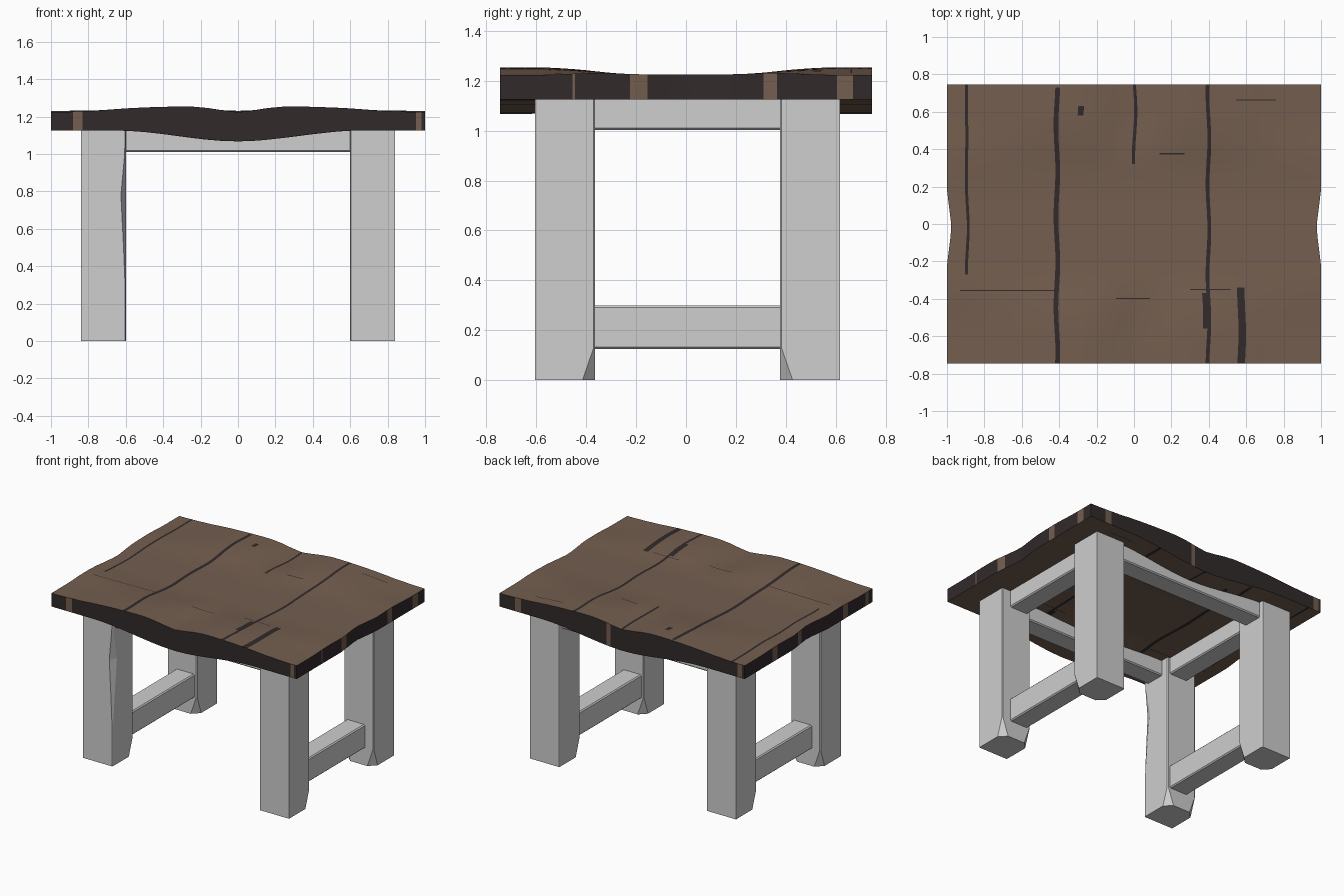
import bpy, bmesh
from math import sin, cos, pi

cube = bpy.data.objects.get("Cube")
if cube:
    bpy.data.objects.remove(cube, do_unlink=True)


def material(name, rgb):
    m = bpy.data.materials.new(name)
    m.use_nodes = True
    m.diffuse_color = (*rgb, 1)
    m.node_tree.nodes["Principled BSDF"].inputs["Base Color"].default_value = (*rgb, 1)
    return m


brown = material("brown wood", (0.175, 0.112, 0.078))
dark = material("dark bark", (0.031, 0.023, 0.024))
pale = material("pale grey wood", (0.62, 0.62, 0.62))


def finish(name, bm, mats, smooth=False):
    bmesh.ops.recalc_face_normals(bm, faces=bm.faces)
    me = bpy.data.meshes.new(name)
    bm.to_mesh(me)
    bm.free()
    ob = bpy.data.objects.new(name, me)
    for m in mats:
        me.materials.append(m)
    bpy.context.collection.objects.link(ob)
    if smooth:
        bpy.ops.object.select_all(action='DESELECT')
        ob.select_set(True)
        bpy.context.view_layer.objects.active = ob
        bpy.ops.object.shade_smooth_by_angle(angle=pi / 6)
    return ob


# Dark seams and cracks in the boards: x range, y range
SEAMS = [
    (-.425, -.4, -.745, .73), (.388, .408, -.745, .745), (-.903, -.887, -.27, .745),
    (-.005, .012, .32, .745), (.555, .595, -.745, -.34), (.365, .408, -.56, -.37),
    (-.93, -.42, -.358, -.352), (.3, .52, -.353, -.347), (.14, .27, .372, .379),
    (.55, .76, .66, .666), (-.1, .08, -.401, -.395), (-.3, -.27, .58, .63),
]
# Bare patches on the dark rim, as ranges along each side
FRONT = [(-.88, -.83), (.95, .98)]
BACK = [(.82, .87), (-.98, -.94), (.1, .13)]
RIGHT = [(-.455, -.445), (-.225, -.155), (.31, .365), (.605, .67)]
LEFT = [(.36, .42), (.06, .11), (-.46, -.4), (-.7, -.66)]


def lines(size, spans):
    vals = {round(-size + i * size / 12, 3) for i in range(25)}
    return sorted(vals | {v for s in spans for v in s})


def inside(v, spans):
    return any(a < v < b for a, b in spans)


def ramp(v, a, b):
    t = min(max((v - a) / (b - a), 0), 1)
    return t * t * (3 - 2 * t)


def slab_point(x, y, top):
    edge = ramp(abs(y), .25, .6)
    if top:
        wave = .018 * cos(pi * min(abs(abs(x) - .28), .45) / .9) - .012 * ramp(abs(x), .6, 1)
        wave -= .022 * (1 - ramp(abs(x), 0, .26))
        z = 1.236 + edge * wave - .01 * (1 - ramp(abs(y), .15, .45))
    else:
        z = 1.126 - edge * .058 * (1 - ramp(abs(x), 0, .66))
    pinch = .025 * max(0, 1 - abs(y + .02) / .2) * abs(x) ** 8
    drift = .006 * sin(13 * y + 5 * x) * (1 - x * x)
    return (x * (1 - pinch) + drift, y, z)


def build_top():
    xs = lines(1, [s[:2] for s in SEAMS] + FRONT + BACK)
    ys = lines(.745, [s[2:] for s in SEAMS] + RIGHT + LEFT)
    nx, ny = len(xs), len(ys)
    bm = bmesh.new()
    grid = [[[bm.verts.new(slab_point(x, y, t)) for y in ys] for x in xs] for t in (False, True)]

    def mid(vals, i):
        return (vals[i] + vals[i + 1]) / 2

    # Board faces above and below
    for g in grid:
        for i in range(nx - 1):
            for j in range(ny - 1):
                f = bm.faces.new((g[i][j], g[i + 1][j], g[i + 1][j + 1], g[i][j + 1]))
                x, y = mid(xs, i), mid(ys, j)
                f.material_index = int(any(a < x < b and c < y < d for a, b, c, d in SEAMS))
    # Dark rim
    low, high = grid
    for j, spans in ((0, FRONT), (ny - 1, BACK)):
        for i in range(nx - 1):
            f = bm.faces.new((low[i][j], low[i + 1][j], high[i + 1][j], high[i][j]))
            f.material_index = int(not inside(mid(xs, i), spans))
    for i, spans in ((0, LEFT), (nx - 1, RIGHT)):
        for j in range(ny - 1):
            f = bm.faces.new((low[i][j], low[i][j + 1], high[i][j + 1], high[i][j]))
            f.material_index = int(not inside(mid(ys, j), spans))
    finish("table_top", bm, [brown, dark], smooth=True)


def build_leg(name, sx, sy, cy, notched):
    # Stacked sections: height, inner corner chamfer, front corner notch
    levels = [(0, .05, .004), (.13, .005, .004), (1.126, .005, .004)]
    if notched:
        levels[2:2] = [(.3, .005, .004), (.5, .005, .012), (.78, .005, .026), (1.0, .005, .006)]
    h = .12
    bm = bmesh.new()
    rings = []
    for z, c, n in levels:
        pts = [(h, -h), (-h + n, -h), (-h, -h + 2 * n), (-h, h - c), (-h + c, h), (h - c, h), (h, h - c)]
        rings.append([bm.verts.new((sx * (.72 + x), cy - sy * y, z)) for x, y in pts])
    for a, b in zip(rings, rings[1:]):
        for k in range(len(a)):
            m = (k + 1) % len(a)
            bm.faces.new((a[k], a[m], b[m], b[k]))
    bm.faces.new(rings[0])
    bm.faces.new(rings[-1])
    finish(name, bm, [pale])


def build_beam(name, x0, x1, y0, y1, z0, z1):
    bm = bmesh.new()
    bmesh.ops.create_cube(bm, size=1)
    for v in bm.verts:
        v.co = (x1 if v.co.x > 0 else x0, y1 if v.co.y > 0 else y0, z1 if v.co.z > 0 else z0)
    bmesh.ops.bevel(bm, geom=bm.edges[:], offset=.008, segments=1, affect='EDGES')
    finish(name, bm, [pale])


build_top()

# Legs
for side, sx in (("left", 1), ("right", -1)):
    for end, sy, cy in (("front", -1, -.485), ("back", 1, .4975)):
        build_leg(f"{end}_{side}_leg", sx, sy, cy, sx < 0 and sy < 0)

# Side stretchers and rails
for side, sx in (("left", 1), ("right", -1)):
    x0, x1 = sorted((sx * .62, sx * .77))
    build_beam(side + "_stretcher", x0, x1, -.4, .41, .125, .3)
    build_beam(side + "_rail", x0, x1, -.4, .41, 1.003, 1.14)

# Front and back rails
build_beam("front_rail", -.63, .63, -.575, -.425, 1.01, 1.13)
build_beam("back_rail", -.63, .63, .44, .59, 1.01, 1.13)
